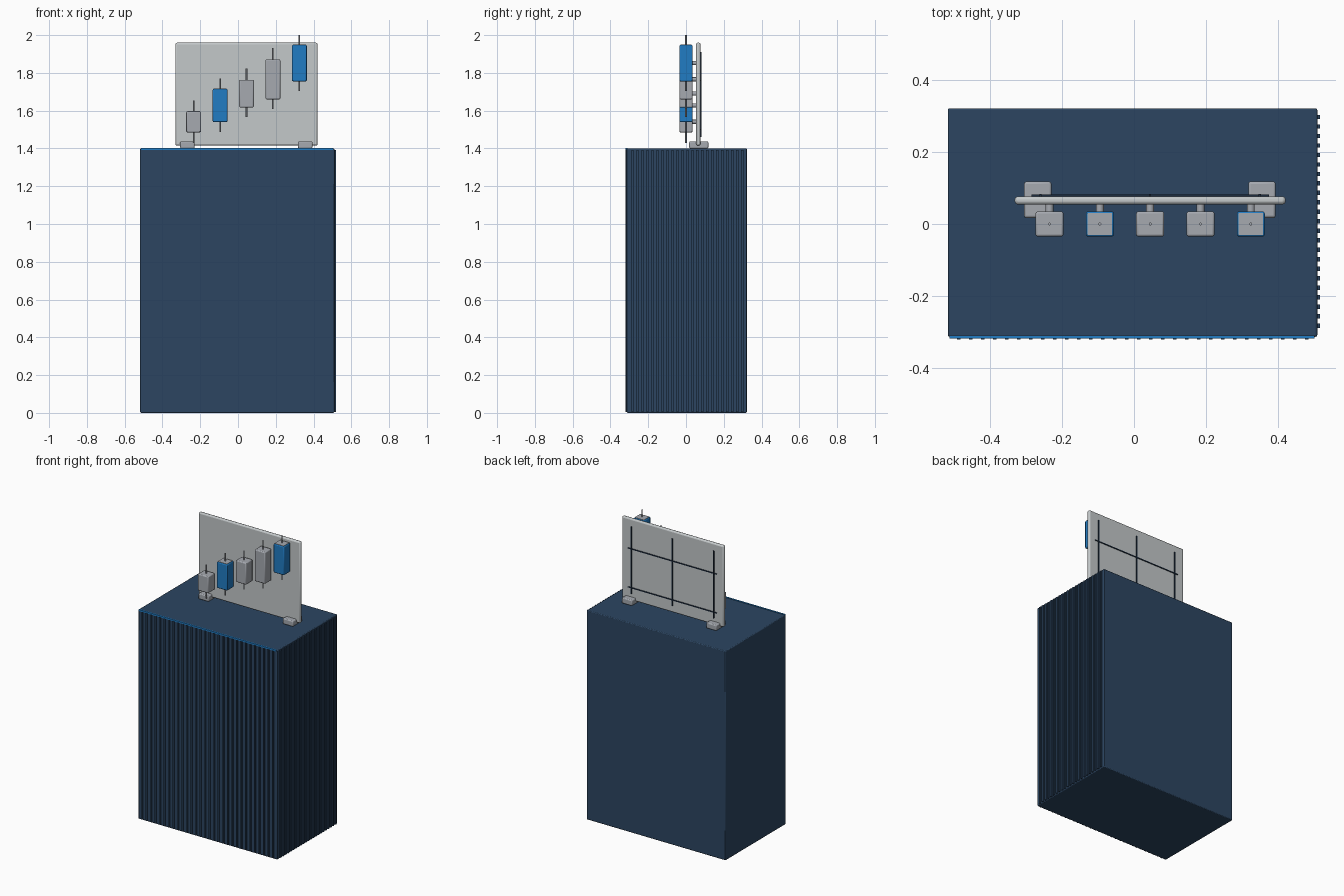
import bpy
from math import radians

default = bpy.data.objects.get("Cube")
if default:
    bpy.data.objects.remove(default, do_unlink=True)


def material(name, rgb):
    mat = bpy.data.materials.new(name)
    mat.use_nodes = True
    colour = (*rgb, 1)
    mat.diffuse_color = colour
    mat.node_tree.nodes["Principled BSDF"].inputs["Base Color"].default_value = colour
    return mat


navy = material("navy", (0.025, 0.06, 0.12))
dark = material("dark_line", (0.012, 0.025, 0.05))
blue = material("bright_blue", (0.015, 0.2, 0.55))
grey = material("metal_grey", (0.38, 0.40, 0.435))
pale = material("pale_panel", (0.55, 0.58, 0.59))


def box(name, xs, ys, zs, mat, bevel=0.0):
    """Box spanning three (low, high) ranges, optionally with rounded edges."""
    spans = (xs, ys, zs)
    bpy.ops.mesh.primitive_cube_add(size=1, location=[sum(s) / 2 for s in spans])
    ob = bpy.context.object
    ob.name = name
    ob.scale = [s[1] - s[0] for s in spans]
    bpy.ops.object.transform_apply(location=False, rotation=False, scale=True)
    ob.data.materials.append(mat)
    if bevel:
        mod = ob.modifiers.new("rounded_edges", "BEVEL")
        mod.width = bevel
        mod.segments = 2
        bpy.ops.object.shade_smooth_by_angle(angle=radians(35))
    return ob


def rod(name, radius, length, centre, mat, rotation=(0, 0, 0)):
    bpy.ops.mesh.primitive_cylinder_add(vertices=16, radius=radius, depth=length,
                                        location=centre, rotation=rotation)
    ob = bpy.context.object
    ob.name = name
    ob.data.materials.append(mat)
    bpy.ops.object.shade_smooth_by_angle(angle=radians(35))
    return ob


def around(c, half):
    return (c - half, c + half)


def repeat(ob, axis, count, step):
    mod = ob.modifiers.new("repeat", "ARRAY")
    mod.count = count
    mod.use_relative_offset = False
    mod.use_constant_offset = True
    offset = [0, 0, 0]
    offset[axis] = step
    mod.constant_offset_displace = offset


# Cabinet with ribbed front and one ribbed side
box("cabinet", (-0.518, 0.51), (-0.314, 0.322), (0, 1.4), navy, 0.005)
front_ribs = box("front_ribs", around(-0.488, 0.005), (-0.321, -0.31),
                 (0.006, 1.393), navy)
repeat(front_ribs, 0, 30, 0.0334)
side_ribs = box("side_ribs", (0.505, 0.518), around(-0.283, 0.006),
                (0.006, 1.393), navy)
repeat(side_ribs, 1, 23, 0.0264)
box("light_strip", (-0.513, 0.503), (-0.319, -0.311), (1.393, 1.403), blue)

# Upright panel on two feet
panel_x = 0.045
box("panel", around(panel_x, 0.377), (0.054, 0.077), (1.415, 1.96), pale, 0.009)
for side, x in (("right", -0.268), ("left", 0.356)):
    box(side + "_foot", around(x, 0.038), (0.017, 0.118), (1.4, 1.438), grey, 0.006)

# Chart grid on the back of the panel
for i in (-1, 0, 1):
    box("grid_upright", around(panel_x + i * 0.305, 0.003), (0.075, 0.083),
        (1.46, 1.91), dark)
for z in (1.5, 1.76):
    box("grid_crossbar", around(panel_x, 0.33), (0.075, 0.082), around(z, 0.003), dark)

# Chart bars: body bottom, body top, wick bottom, wick top, colour
bars = [
    (1.485, 1.597, 1.43, 1.655, grey),
    (1.54, 1.715, 1.487, 1.77, blue),
    (1.617, 1.763, 1.566, 1.823, grey),
    (1.66, 1.872, 1.608, 1.932, grey),
    (1.755, 1.948, 1.704, 2.0, blue),
]
for i, (low, high, tail, tip, mat) in enumerate(bars):
    x = panel_x + (i - 2) * 0.14
    box("chart_bar", around(x, 0.039), around(0, 0.035), (low, high), mat, 0.006)
    rod("chart_wick", 0.004, tip - tail, (x, 0, (tip + tail) / 2), grey)
    rod("chart_peg", 0.011, 0.03, (x, 0.045, (low + high) / 2), grey,
        (radians(90), 0, 0))
    if mat == blue:
        box("bar_cap", around(x, 0.034), around(0, 0.03), (high - 0.002, high + 0.002), grey)
